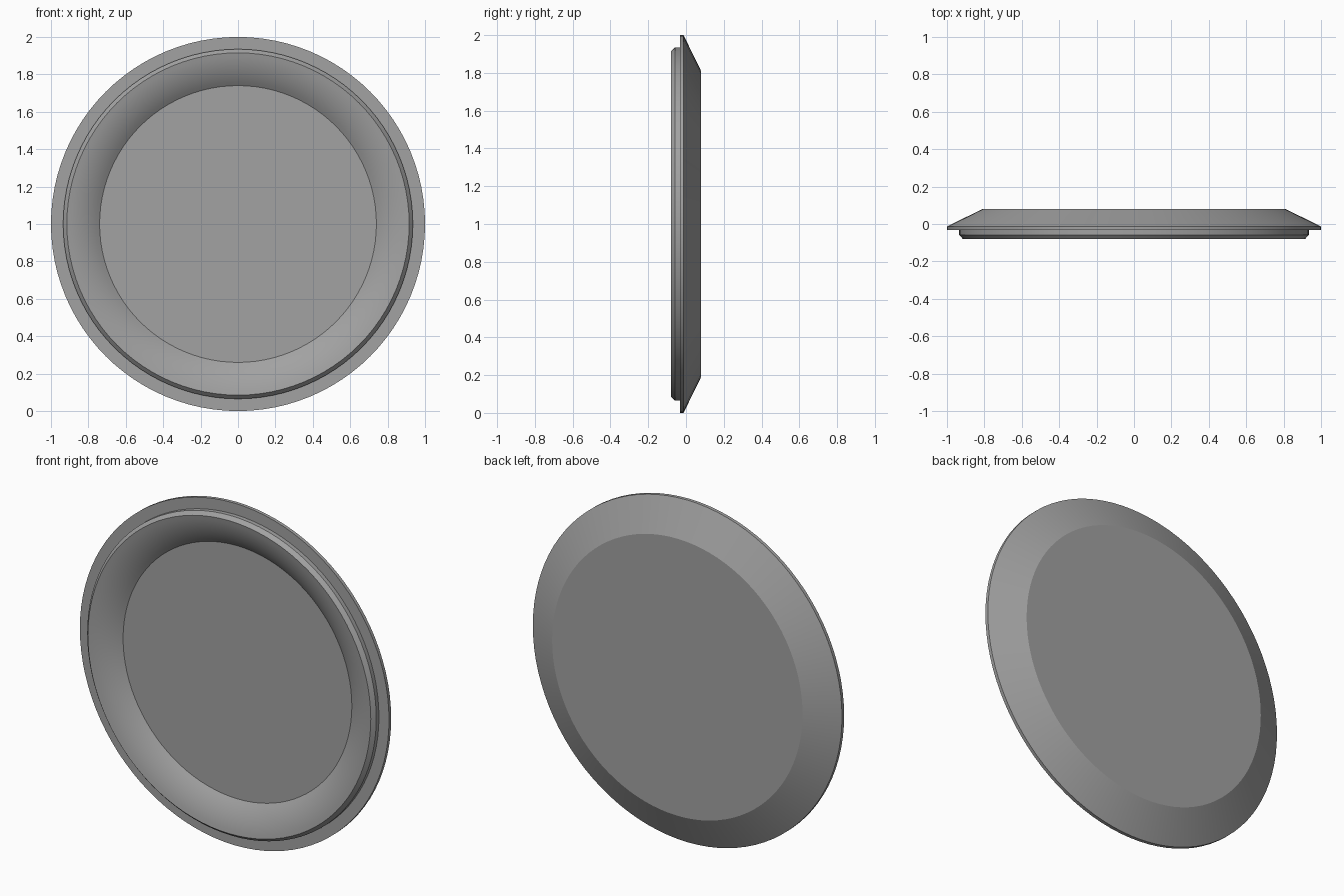
import bpy, bmesh, math

if "Cube" in bpy.data.objects:
    bpy.data.objects.remove(bpy.data.objects["Cube"])

SEGMENTS = 96

metal = bpy.data.materials.new("mid grey")
metal.diffuse_color = (0.36, 0.36, 0.36, 1)
metal.use_nodes = True
metal.node_tree.nodes["Principled BSDF"].inputs["Base Color"].default_value = metal.diffuse_color

# Dish wall: gentle convex roll from the lip down to the flat floor
LIP_R, LIP_Y, FLOOR_R, FLOOR_Y = 0.915, -0.08, 0.74, -0.005
a0, a1, steps = math.radians(8), math.radians(38.4), 8
dish = []
for i in range(steps + 1):
    a = a0 + (a1 - a0) * i / steps
    u = (math.sin(a) - math.sin(a0)) / (math.sin(a1) - math.sin(a0))
    v = (math.cos(a0) - math.cos(a)) / (math.cos(a0) - math.cos(a1))
    dish.append((LIP_R + (FLOOR_R - LIP_R) * u, LIP_Y + (FLOOR_Y - LIP_Y) * v))

# Outer profile (radius, y): back disc, bevelled back, rim band, flange, raised collar, chamfer
profile = [(0.81, 0.08), (1.0, -0.013), (1.0, -0.033),
           (0.935, -0.033), (0.935, -0.058)] + dish

# Revolve the profile around the y axis
bm = bmesh.new()
rings = []
for r, y in profile:
    rings.append([bm.verts.new((r * math.cos(t), y, 1 + r * math.sin(t)))
                  for t in (2 * math.pi * k / SEGMENTS for k in range(SEGMENTS))])
for a, b in zip(rings, rings[1:]):
    for k in range(SEGMENTS):
        n = (k + 1) % SEGMENTS
        bm.faces.new((a[k], a[n], b[n], b[k]))

# Flat back disc and flat dish floor
bm.faces.new(rings[0])
bm.faces.new(rings[-1])
bmesh.ops.recalc_face_normals(bm, faces=bm.faces[:])

mesh = bpy.data.meshes.new("round_dish")
bm.to_mesh(mesh)
bm.free()
mesh.materials.append(metal)
plate = bpy.data.objects.new("round_dish", mesh)
bpy.context.collection.objects.link(plate)

# Smooth curved walls, crisp profile corners
bpy.context.view_layer.objects.active = plate
plate.select_set(True)
bpy.ops.object.shade_smooth_by_angle(angle=math.radians(20))
